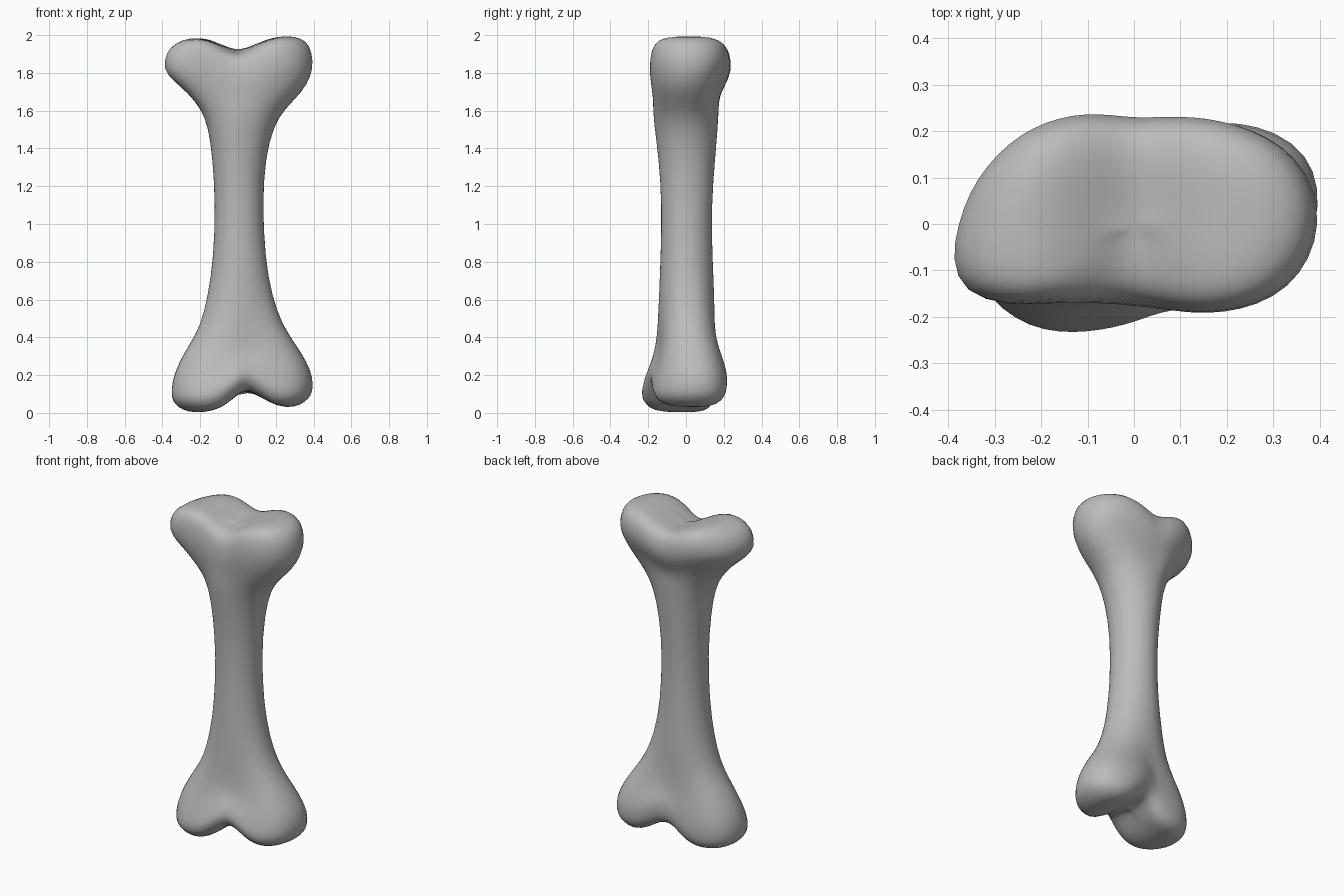
import bpy
import bmesh
from math import sin, cos, pi, exp
from mathutils import Vector

cube = bpy.data.objects.get("Cube")
if cube:
    bpy.data.objects.remove(cube)

SEGMENTS = 32

# Polar outlines of the two knuckle ends, starting at +x, 16 even steps
TOP_OUTLINE = [.40, .38, .31, .255, .233, .262, .30, .335,
               .37, .39, .24, .184, .175, .20, .27, .36]
BOTTOM_OUTLINE = [.39, .40, .315, .22, .17, .175, .22, .30,
                  .34, .345, .31, .25, .21, .20, .25, .34]

# Height, reach to -x, +x, -y, +y, and how far the section takes the knuckle outline
LEVELS = [
    (.10, .355, .40, .24, .22, 1), (.18, .35, .40, .215, .22, 1),
    (.27, .315, .365, .185, .20, .9), (.36, .26, .31, .165, .18, .7),
    (.46, .20, .24, .155, .165, .4), (.62, .16, .18, .145, .155, .1),
    (.82, .13, .145, .135, .14, 0), (1.1, .12, .13, .128, .135, 0),
    (1.35, .135, .145, .145, .155, 0), (1.52, .16, .19, .17, .17, .1),
    (1.61, .20, .25, .18, .175, .35), (1.70, .27, .345, .185, .18, .7),
    (1.78, .35, .39, .19, .21, .9), (1.86, .405, .405, .195, .245, 1),
]
# Rounding of each end: inset scale and distance from the end plane
CAP = [(.95, .055), (.83, .02), (.65, .004), (.42, 0), (.2, 0)]


def unit_outline(radii):
    """Closed smooth outline, scaled so that each side reaches 1."""
    n = len(radii)
    points = []
    for i in range(SEGMENTS):
        k, t = divmod(i * n / SEGMENTS, 1)
        a, b, c, d = (radii[(int(k) + j) % n] for j in (-1, 0, 1, 2))
        r = b + t * (c - a + t * (2*a - 5*b + 4*c - d + t * (3*(b - c) + d - a))) / 2
        angle = 2 * pi * i / SEGMENTS
        points.append((r * cos(angle), r * sin(angle)))
    xs, ys = zip(*points)
    return [Vector((x / (max(xs) if x > 0 else -min(xs)),
                    y / (max(ys) if y > 0 else -min(ys)))) for x, y in points]


def ramp(value, start, end):
    t = min(max((value - start) / (end - start), 0), 1)
    return t * t * (3 - 2 * t)


def shape_ends(x, y, z):
    """Sink the groove between the two knuckles at either end."""
    top, bottom = ramp(z, 1.58, 1.88), ramp(z, .38, .09)
    z -= top * ((.09 - .1 * y) * exp(-(x / .14) ** 2) + .2 * max(-x - .2, 0))
    z += bottom * (.11 * exp(-((x - .05) / .115) ** 2) + .04 * x)
    return x, y, z


circle = [Vector((cos(2 * pi * i / SEGMENTS), sin(2 * pi * i / SEGMENTS)))
          for i in range(SEGMENTS)]
top_shape, bottom_shape = unit_outline(TOP_OUTLINE), unit_outline(BOTTOM_OUTLINE)


def section(level, scale=1, z=None):
    height, left, right, front, back, blend = level
    ends = top_shape if height > 1 else bottom_shape
    ring = []
    for c, e in zip(circle, ends):
        p = c.lerp(e, blend) * scale
        ring.append(shape_ends(p.x * (right if p.x > 0 else left),
                               p.y * (back if p.y > 0 else front),
                               height if z is None else z))
    return ring


# Stack the sections: bottom end, shaft, top end
sections = [section(LEVELS[0], s, .006 + d) for s, d in reversed(CAP)]
sections += [section(level) for level in LEVELS]
sections += [section(LEVELS[-1], s, 2.005 - d) for s, d in CAP]

bm = bmesh.new()
rings = [[bm.verts.new(p) for p in ring] for ring in sections]
for low, high in zip(rings, rings[1:]):
    for i in range(SEGMENTS):
        j = (i + 1) % SEGMENTS
        bm.faces.new((low[i], low[j], high[j], high[i]))

# Close both ends with a fan
for ring, z in ((rings[0], .006), (rings[-1], 2.005)):
    pole = bm.verts.new(shape_ends(0, 0, z))
    for i in range(SEGMENTS):
        bm.faces.new((ring[i], ring[(i + 1) % SEGMENTS], pole))
bmesh.ops.recalc_face_normals(bm, faces=bm.faces)
for face in bm.faces:
    face.smooth = True

mesh = bpy.data.meshes.new("bone")
bm.to_mesh(mesh)
bm.free()
bone = bpy.data.objects.new("bone", mesh)
bpy.context.collection.objects.link(bone)
bone.modifiers.new("smoothing", 'SUBSURF').levels = 1
bone.modifiers["smoothing"].render_levels = 1

# Plain grey
grey = bpy.data.materials.new("bone grey")
grey.use_nodes = True
colour = (.5, .5, .5, 1)
grey.diffuse_color = colour
grey.node_tree.nodes["Principled BSDF"].inputs["Base Color"].default_value = colour
mesh.materials.append(grey)
